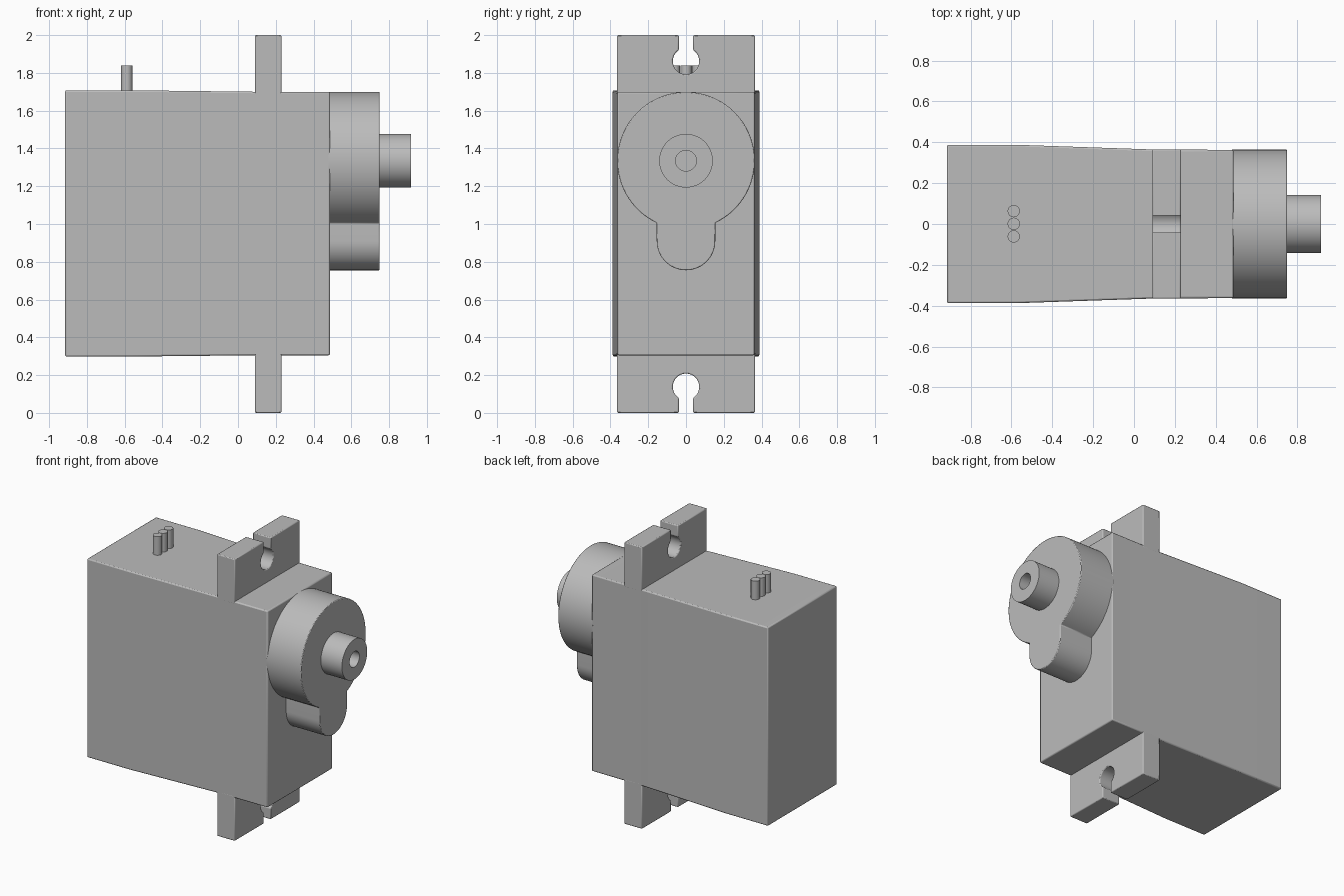
import bpy, bmesh
from math import sin, cos, acos, asin, pi, radians

cube = bpy.data.objects.get("Cube")
if cube:
    bpy.data.objects.remove(cube, do_unlink=True)

grey = bpy.data.materials.new("plain_grey")
grey.use_nodes = True
COLOUR = (0.5, 0.5, 0.5, 1)
grey.diffuse_color = COLOUR
grey.node_tree.nodes["Principled BSDF"].inputs["Base Color"].default_value = COLOUR


def finish(name, bm, bevel=0):
    """Turn a bmesh into a shaded object, with optional softened edges."""
    bmesh.ops.remove_doubles(bm, verts=bm.verts, dist=1e-5)
    bmesh.ops.recalc_face_normals(bm, faces=bm.faces)
    mesh = bpy.data.meshes.new(name)
    bm.to_mesh(mesh)
    bm.free()
    mesh.materials.append(grey)
    ob = bpy.data.objects.new(name, mesh)
    bpy.context.collection.objects.link(ob)
    bpy.ops.object.select_all(action='DESELECT')
    ob.select_set(True)
    bpy.context.view_layer.objects.active = ob
    bpy.ops.object.shade_smooth_by_angle(angle=radians(30))
    if bevel:
        mod = ob.modifiers.new("soft_edges", 'BEVEL')
        mod.width = bevel
        mod.segments = 2
        mod.limit_method = 'ANGLE'
        mod.angle_limit = radians(40)
    return ob


def loft(name, sections, bevel=0):
    """Skin matching closed rings of points and cap both ends."""
    bm = bmesh.new()
    rings = [[bm.verts.new(p) for p in ring] for ring in sections]
    n = len(rings[0])
    for a, b in zip(rings, rings[1:]):
        for i in range(n):
            j = (i + 1) % n
            bm.faces.new((a[i], a[j], b[j], b[i]))
    bm.faces.new(rings[0])
    bm.faces.new(rings[-1])
    return finish(name, bm, bevel)


def prism(name, outline, x0, x1, bevel=0):
    """Extrude a (y, z) outline along x."""
    return loft(name, [[(x, y, z) for y, z in outline] for x in (x0, x1)], bevel)


def arc(cy, cz, r, start, end, steps):
    return [(cy + r * cos(start + (end - start) * i / steps),
             cz + r * sin(start + (end - start) * i / steps)) for i in range(steps + 1)]


# Case: straight at the rear, tapering to the mounting tabs
stations = [(-0.915, 0.388, 0.298, 1.708), (-0.58, 0.388, 0.298, 1.708),
            (0.09, 0.365, 0.305, 1.70), (0.487, 0.363, 0.305, 1.70)]
loft("case", [[(x, -w, lo), (x, w, lo), (x, w, hi), (x, -w, hi)]
              for x, w, lo, hi in stations], 0.008)

# Mounting tabs with keyhole slots
W, SLOT, HOLE = 0.365, 0.038, 0.07
a = acos(SLOT / HOLE)
tab = [(-W, 1.68), (W, 1.68), (W, 2), (SLOT, 2)]
tab += arc(0, 1.862, HOLE, a, -pi - a, 32)
tab += [(-SLOT, 2), (-W, 2)]
prism("upper_mounting_tab", tab, 0.09, 0.23, 0.006)
prism("lower_mounting_tab", [(y, 2 - z) for y, z in tab], 0.09, 0.23, 0.006)

# Gear housing: large disc joined to a small rounded lobe
R, LOBE, AXIS = 0.364, 0.155, 1.335
b = asin(LOBE / R)
housing = arc(0, AXIS, R, -pi / 2 + b, 1.5 * pi - b, 80)
housing += arc(0, 0.91, LOBE, pi, 2 * pi, 32)
prism("gear_housing", housing, 0.475, 0.75, 0.005)

# Output shaft with a screw hole, turned around the x axis
bm = bmesh.new()
profile = [(0.76, 0), (0.76, 0.055), (0.915, 0.055), (0.915, 0.142), (0.74, 0.142)]
verts = [bm.verts.new((x, 0, AXIS + r)) for x, r in profile]
edges = [bm.edges.new(pair) for pair in zip(verts, verts[1:])]
bmesh.ops.spin(bm, geom=verts + edges, cent=(0, 0, AXIS), axis=(1, 0, 0),
               angle=2 * pi, steps=48)
finish("output_shaft", bm)

# Three wire pins on top
for side, y in (("right", -0.061), ("centre", 0.001), ("left", 0.063)):
    circle = arc(-0.589, y, 0.03, 0, 2 * pi, 24)[:-1]
    loft(side + "_wire", [[(x, v, z) for x, v in circle] for z in (1.69, 1.84)])
